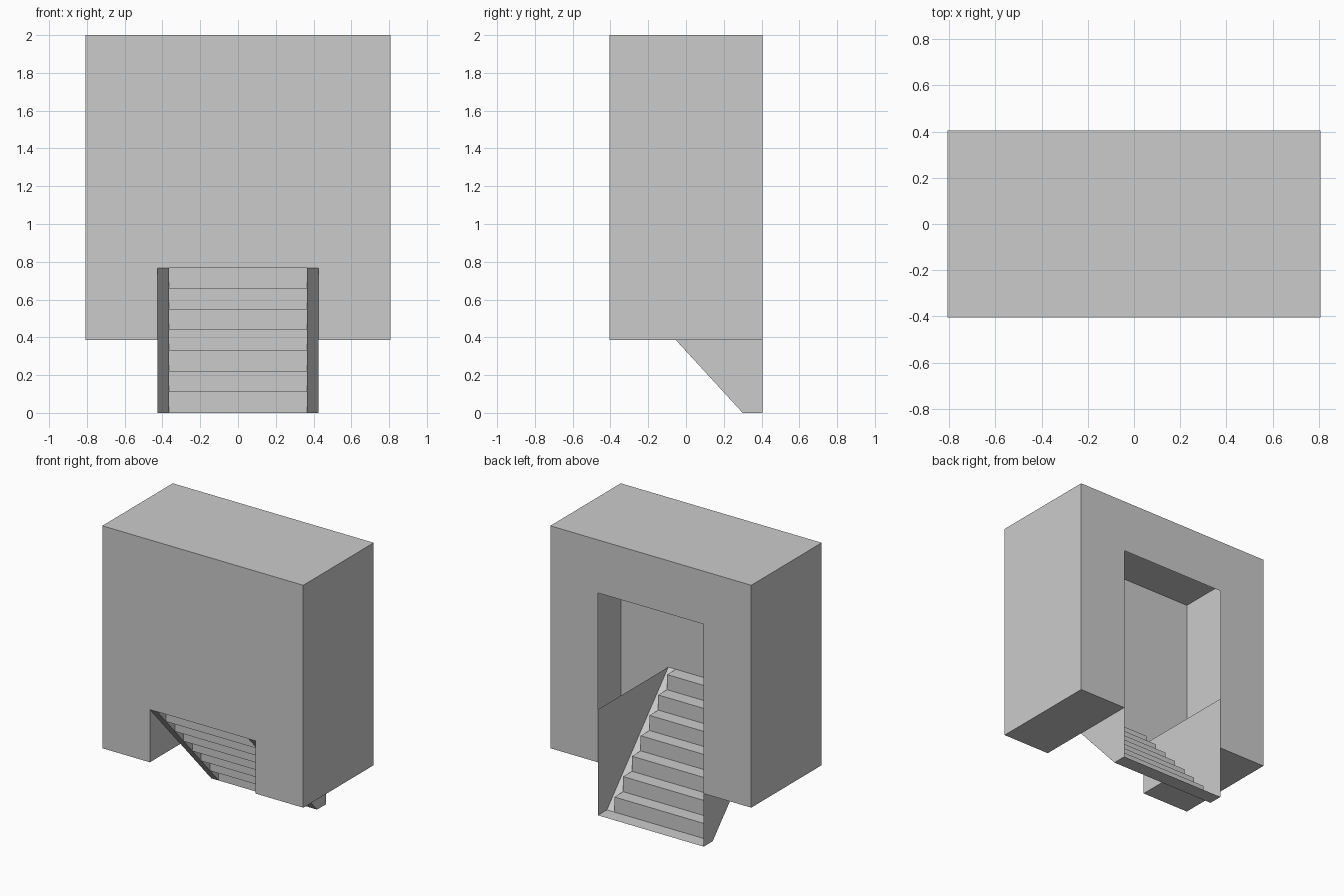
import bpy

if "Cube" in bpy.data.objects:
    bpy.data.objects.remove(bpy.data.objects["Cube"])

W, D = 0.807, 0.404                 # half width and half depth of the block
BASE, TOP = 0.385, 2.0              # block underside and roof
HW, HEAD = 0.425, 1.615             # half width and head height of the doorway
LAND = 0.768                        # height of the top stair
TOE = 0.3                           # y where the flight starts
SW = 0.365                          # half width of the treads
N = 7                               # number of steps
RISE, RUN = LAND / N, (TOE + D) / N


def sheet(name, polygons):
    """Make one object from a list of polygons, welding shared corners."""
    verts, index, faces = [], {}, []
    for poly in polygons:
        face = []
        for p in poly:
            key = tuple(round(c, 4) for c in p)
            if key not in index:
                index[key] = len(verts)
                verts.append(key)
            face.append(index[key])
        faces.append(face)
    mesh = bpy.data.meshes.new(name)
    mesh.from_pydata(verts, [], faces)
    mesh.update()
    obj = bpy.data.objects.new(name, mesh)
    bpy.context.collection.objects.link(obj)
    return obj


def wall(y, head):
    """Wall outline with an opening rising from its lower edge."""
    pts = [(-W, BASE), (-HW, BASE), (-HW, head), (HW, head),
           (HW, BASE), (W, BASE), (W, TOP), (-W, TOP)]
    if y > 0:
        pts.reverse()
    return [(x, y, z) for x, z in pts]


# Hollow block: front and back walls, roof, side walls and floor strips
shell = [wall(-D, LAND), wall(D, HEAD),
         [(-W, -D, TOP), (W, -D, TOP), (W, D, TOP), (-W, D, TOP)]]
for s in (-1, 1):
    side = [(s * W, -D, BASE), (s * W, D, BASE), (s * W, D, TOP), (s * W, -D, TOP)]
    floor = [(s * HW, -D, BASE), (s * HW, D, BASE), (s * W, D, BASE), (s * W, -D, BASE)]
    if s < 0:
        side.reverse()
        floor.reverse()
    shell += [side, floor]
sheet("block_shell", shell)

# Thin side panels enclosing the flight
slope_y = TOE - (TOE + D) * BASE / LAND
profile = [(D, 0), (D, LAND), (-D, LAND), (-D, BASE), (slope_y, BASE), (TOE, 0)]
for s, label in ((-1, "left"), (1, "right")):
    pts = [(s * HW, y, z) for y, z in profile]
    sheet(label + "_stair_panel", [pts if s > 0 else pts[::-1]])

# Stair flight: bottom landing, sloped borders, treads, risers and step ends
stairs = [[(-HW, TOE, 0), (HW, TOE, 0), (HW, D, 0), (-HW, D, 0)]]
for s in (-1, 1):
    border = [(s * SW, TOE, 0), (s * HW, TOE, 0), (s * HW, -D, LAND), (s * SW, -D, LAND)]
    stairs.append(border if s < 0 else border[::-1])
for i in range(N):
    y0, y1 = TOE - i * RUN, TOE - (i + 1) * RUN
    z0, z1 = i * RISE, (i + 1) * RISE
    stairs.append([(SW, y0, z0), (-SW, y0, z0), (-SW, y0, z1), (SW, y0, z1)])
    stairs.append([(-SW, y1, z1), (SW, y1, z1), (SW, y0, z1), (-SW, y0, z1)])
    for s in (-1, 1):
        end = [(s * SW, y0, z0), (s * SW, y0, z1), (s * SW, y1, z1)]
        stairs.append(end if s > 0 else end[::-1])
sheet("stair_flight", stairs)
